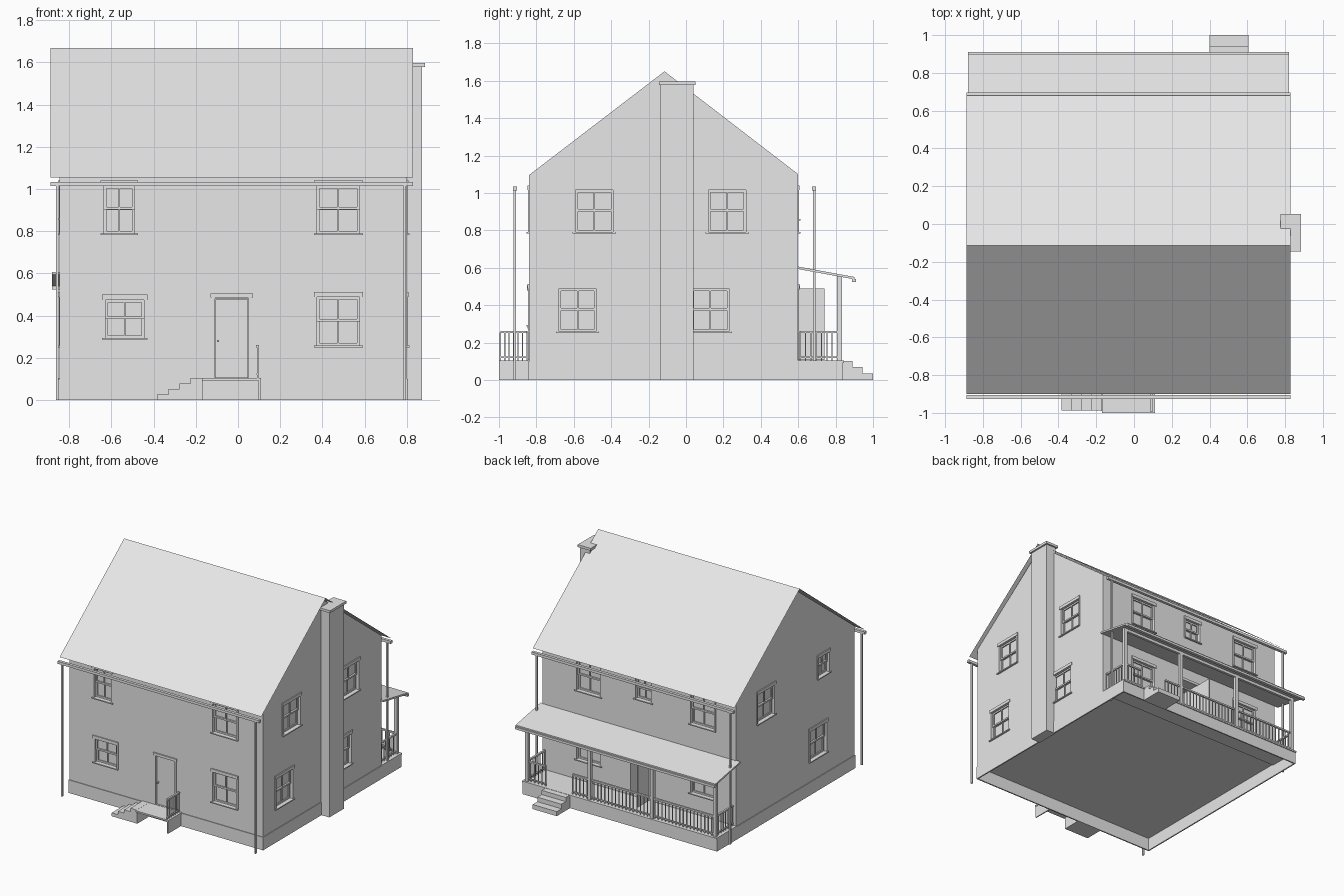
import bpy, bmesh

old = bpy.data.objects.get("Cube")
if old:
    bpy.data.objects.remove(old, do_unlink=True)

grey = bpy.data.materials.new("light grey")
grey.use_nodes = True
grey.diffuse_color = (0.8, 0.8, 0.8, 1)
grey.node_tree.nodes["Principled BSDF"].inputs["Base Color"].default_value = (0.8, 0.8, 0.8, 1)


def finish(name, bm):
    mesh = bpy.data.meshes.new(name)
    bm.to_mesh(mesh)
    bm.free()
    mesh.materials.append(grey)
    obj = bpy.data.objects.new(name, mesh)
    bpy.context.collection.objects.link(obj)
    return obj


def boxes(name, items):
    """One object from boxes given as x0, x1, y0, y1, z0, z1."""
    bm = bmesh.new()
    for x0, x1, y0, y1, z0, z1 in items:
        verts = bmesh.ops.create_cube(bm, size=1)["verts"]
        for v in verts:
            v.co.x = x1 if v.co.x > 0 else x0
            v.co.y = y1 if v.co.y > 0 else y0
            v.co.z = z1 if v.co.z > 0 else z0
    return finish(name, bm)


def prism(name, profile, x0, x1, closed=True):
    """Sweep a (y, z) profile along x; an open profile gives a thin sheet."""
    bm = bmesh.new()
    a = [bm.verts.new((x0, y, z)) for y, z in profile]
    b = [bm.verts.new((x1, y, z)) for y, z in profile]
    n = len(profile)
    for i in range(n if closed else n - 1):
        j = (i + 1) % n
        bm.faces.new((a[i], a[j], b[j], b[i]))
    if closed:
        bm.faces.new(a[::-1])
        bm.faces.new(b)
        bmesh.ops.recalc_face_normals(bm, faces=bm.faces)
    return finish(name, bm)


# Wall planes, and boxes placed on them by outward depth
LEFT, RIGHT, FRONT, BACK = 0.8, -0.845, -0.84, 0.6
WALLS = {"front": ("y", FRONT, -1), "back": ("y", BACK, 1),
         "left": ("x", LEFT, 1), "right": ("x", RIGHT, -1)}


def on_wall(wall, u0, u1, z0, z1, d0, d1):
    axis, pos, sign = WALLS[wall]
    lo, hi = sorted((pos + sign * d0, pos + sign * d1))
    return (u0, u1, lo, hi, z0, z1) if axis == "y" else (lo, hi, u0, u1, z0, z1)


recesses = []


def window(wall, label, u0, u1, z0, z1):
    """Recess with casing, two sashes and a centre bar."""
    recesses.append(on_wall(wall, u0, u1, z0, z1, -0.03, 0.05))
    t, mid, zm = 0.016, (u0 + u1) / 2, (z0 + z1) / 2
    parts = [(u0 - t, u1 + t, z1, z1 + 0.024, 0, 0.008),
             (u0 - t, u1 + t, z0 - 0.008, z0, -0.02, 0.012),
             (u0 - t, u0, z0, z1, 0, 0.004), (u1, u1 + t, z0, z1, 0, 0.004)]
    for a, b, d in ((zm, z1, -0.012), (z0, zm + 0.01, -0.02)):
        for e in ((u0, u0 + 0.012, a, b), (u1 - 0.012, u1, a, b), (u0, u1, a, a + 0.012),
                  (u0, u1, b - 0.012, b), (mid - 0.004, mid + 0.004, a, b)):
            parts.append((*e, d - 0.008, d))
    boxes(f"{wall}_{label}_window", [on_wall(wall, *p) for p in parts])


UP, LOW, SMALL = (0.79, 1.015), (0.258, 0.488), (0.86, 1.015)
window("front", "upper_right", -0.635, -0.49, *UP)
window("front", "upper_left", 0.375, 0.575, *UP)
window("front", "lower_right", -0.628, -0.445, 0.295, 0.475)
window("front", "lower_left", 0.375, 0.575, *LOW)
window("left", "upper_front", -0.59, -0.39, *UP)
window("left", "upper_back", 0.12, 0.32, *UP)
window("left", "lower_front", -0.68, -0.48, *LOW)
window("left", "lower_back", 0.03, 0.23, *LOW)
window("right", "upper_back", 0.135, 0.335, *UP)
window("right", "upper_front", -0.53, -0.4, *SMALL)
window("right", "lower_front", -0.5, -0.3, *LOW)
for label, x in (("left", 0.41), ("right", -0.56)):
    window("back", "upper_" + label, x - 0.1, x + 0.1, *UP)
    window("back", "lower_" + label, x - 0.1, x + 0.1, *LOW)
window("back", "upper_middle", -0.125, 0.005, *SMALL)

# Doors: the front one shut, the back one swung open onto the porch
recesses.append(on_wall("front", -0.11, 0.05, 0.106, 0.48, -0.02, 0.05))
recesses.append(on_wall("back", -0.1, 0.05, 0.106, 0.49, -0.15, 0.05))
boxes("front_door", [on_wall("front", *p) for p in (
    (-0.107, 0.047, 0.108, 0.477, -0.02, -0.01), (-0.1, -0.09, 0.275, 0.285, -0.01, 0.008))])
boxes("back_door", [(-0.108, -0.1, BACK, 0.74, 0.106, 0.488)])
for wall in ("front", "back"):
    boxes(wall + "_door_casing", [on_wall(wall, *p) for p in (
        (-0.13, 0.07, 0.485, 0.505, 0, 0.01),
        (-0.125, -0.11, 0.106, 0.485, 0, 0.004), (0.05, 0.065, 0.106, 0.485, 0, 0.004))])

# House body with the openings cut in
body = prism("house_walls", [(FRONT, 0.1), (BACK, 0.1), (BACK, 1.1), (-0.115, 1.65),
                             (FRONT, 1.095)], RIGHT, LEFT)
cutter = boxes("opening_cutter", recesses)
cutter.hide_render = True
cut = body.modifiers.new("openings", "BOOLEAN")
cut.operation, cut.solver, cut.object = "DIFFERENCE", "EXACT", cutter
bpy.context.view_layer.objects.active = body
bpy.ops.object.modifier_apply(modifier=cut.name)
bpy.data.objects.remove(cutter, do_unlink=True)

# Main roof sheet, gutters and downpipes
prism("main_roof", [(-0.9, 1.055), (-0.115, 1.668), (0.68, 1.055)], -0.888, 0.828, False)
for name, y in (("front", -0.915), ("back", 0.685)):
    boxes(name + "_gutter", [(-0.888, 0.828, y - 0.011, y + 0.011, 1.014, 1.034)])
    boxes(name + "_downpipes", [(x - 0.006, x + 0.006, y - 0.007, y + 0.007, 0, 1.014)
                                for x in (-0.856, 0.79)])

# Chimney against the left wall
boxes("chimney", [(0.79, 0.872, -0.135, 0.04, 0, 1.58)])
boxes("chimney_cap", [(0.775, 0.885, -0.145, 0.052, 1.578, 1.597)])

# Foundation ring, open underneath, and the porch floor
X0, X1, Y0, Y1 = -0.85, 0.805, -0.845, 0.838
boxes("foundation", [(X0, X1, Y0, Y0 + 0.01, 0, 0.1), (X0, X1, Y1 - 0.01, Y1, 0, 0.1),
                     (X0, X0 + 0.01, Y0, Y1, 0, 0.1), (X1 - 0.01, X1, Y0, Y1, 0, 0.1)])
boxes("porch_floor", [(X0, X1, 0.59, 0.845, 0.092, 0.104)])

# Porch roof, beam, gutter and posts
prism("porch_roof", [(0.595, 0.607), (0.9, 0.551), (0.9, 0.538), (0.595, 0.594)], -0.88, 0.82)
boxes("porch_gutter", [(-0.88, 0.82, 0.888, 0.91, 0.523, 0.541)])
posts = [0.775 - 0.533 * i for i in range(4)]
boxes("porch_beam", [(posts[-1], posts[0], 0.81, 0.83, 0.53, 0.556)])
boxes("porch_posts", [(x - 0.013, x + 0.013, 0.807, 0.833, 0.1, 0.555) for x in posts])


def railing(name, axis, at, u0, u1, gap=0.03):
    """Top and bottom rail with evenly spaced balusters."""
    n = max(2, round((u1 - u0) / gap))
    bars = [(u0, u1, 0.007, 0.25, 0.262), (u0, u1, 0.006, 0.118, 0.126)]
    for i in range(n + 1):
        u = u0 + (u1 - u0) * i / n
        bars.append((u - 0.003, u + 0.003, 0.003, 0.1, 0.255))
    boxes(name, [(a, b, at - w, at + w, c, d) if axis == "x" else (at - w, at + w, a, b, c, d)
                 for a, b, w, c, d in bars])


railing("porch_long_railing", "x", 0.82, posts[-1], 0.39)
railing("porch_short_railing", "x", 0.82, 0.62, posts[0])
railing("porch_left_railing", "y", posts[0], 0.61, 0.81)
railing("porch_right_railing", "y", posts[-1], 0.61, 0.81)
railing("stoop_railing", "y", 0.093, -0.993, -0.85, 0.025)

# Porch steps
prism("porch_steps", [(0.838, 0), (1, 0), (1, 0.035), (0.943, 0.035), (0.943, 0.07),
                      (0.89, 0.07), (0.89, 0.102), (0.838, 0.102)], 0.4, 0.605)

# Front stoop: slab on end plates, with steps down to one side
boxes("front_stoop", [(-0.17, 0.11, -1, FRONT, 0.092, 0.104),
                      (0.098, 0.106, -1, FRONT, 0, 0.095), (-0.174, -0.166, -0.99, FRONT, 0, 0.095)])
boxes("stoop_steps", [(-0.383 + 0.053 * i, -0.33 + 0.053 * i, -0.988, FRONT, 0, 0.026 * (i + 1))
                      for i in range(4)])
